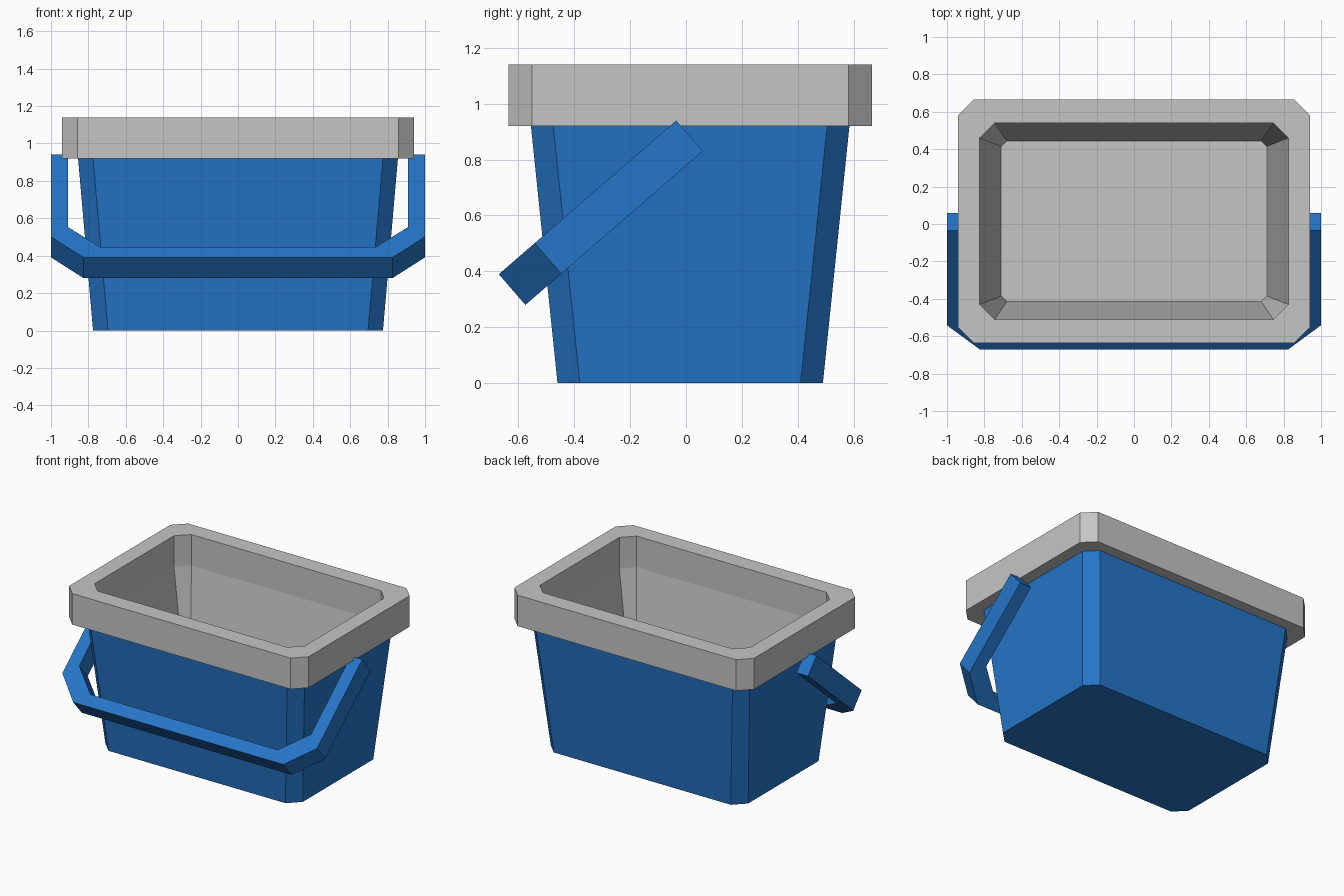
import bpy
from mathutils import Vector

cube = bpy.data.objects.get("Cube")
if cube:
    bpy.data.objects.remove(cube, do_unlink=True)

CENTRE_Y = 0.015


def material(name, colour):
    mat = bpy.data.materials.new(name)
    mat.use_nodes = True
    mat.diffuse_color = colour
    mat.node_tree.nodes["Principled BSDF"].inputs["Base Color"].default_value = colour
    return mat


def add_object(name, verts, faces, mat):
    mesh = bpy.data.meshes.new(name)
    mesh.from_pydata(verts, [], faces)
    mesh.materials.append(mat)
    mesh.update()
    obj = bpy.data.objects.new(name, mesh)
    bpy.context.collection.objects.link(obj)
    return obj


def octagon(hx, hy, cut, z):
    """Rectangle with cut corners, counter-clockwise from above."""
    quarter = [(hx, hy - cut), (hx - cut, hy)]
    pts = quarter + [(-x, y) for x, y in reversed(quarter)]
    pts += [(-x, -y) for x, y in pts]
    return [(x, y + CENTRE_Y, z) for x, y in pts]


def loft(name, rings, mat, cap_first=False, cap_last=False):
    n = 8
    verts = [p for ring in rings for p in octagon(*ring)]
    faces = []
    for r in range(len(rings) - 1):
        a, b = r * n, (r + 1) * n
        for i in range(n):
            j = (i + 1) % n
            faces.append((a + i, a + j, b + j, b + i))
    if cap_first:
        faces.append(tuple(reversed(range(n))))
    if cap_last:
        faces.append(tuple(range(len(verts) - n, len(verts))))
    return add_object(name, verts, faces, mat)


blue = material("bucket blue", (0.018, 0.18, 0.58, 1))
grey = material("rim grey", (0.56, 0.56, 0.56, 1))

# Tapered outer shell with a closed bottom
body_top = (0.855, 0.57, 0.08, 0.92)
loft("bucket_body", [(0.775, 0.475, 0.08, 0), body_top], blue, cap_first=True)

# Rim and inner lining: underside, outer band, top, inner band, walls, floor
loft("rim_and_lining", [
    body_top,
    (0.94, 0.65, 0.083, 0.92),
    (0.94, 0.65, 0.083, 1.14),
    (0.825, 0.525, 0.08, 1.14),
    (0.825, 0.525, 0.08, 0.92),
    (0.71, 0.43, 0.03, 0.17),
], grey, cap_last=True)

# Swung-down handle: a U outline (sideways, along the arm) given thickness
start = Vector((0, -0.035, 0.94))
along = Vector((0, -0.756, -0.655))
thick = Vector((0, 0.095, -0.11))
outer = [(1, 0), (1, 0.67), (0.825, 0.84)]
inner = [(0.91, 0), (0.91, 0.59), (0.735, 0.755)]


def mirrored(side):
    return side + [(-x, t) for x, t in reversed(side)]


verts = []
for (xo, to), (xi, ti) in zip(mirrored(outer), mirrored(inner)):
    for x, t, depth in ((xo, to, 0), (xi, ti, 0), (xi, ti, 1), (xo, to, 1)):
        verts.append(start + Vector((x, 0, 0)) + along * t + thick * depth)
faces = [(0, 1, 2, 3), (23, 22, 21, 20)]
for s in range(5):
    a, b = s * 4, s * 4 + 4
    for i in range(4):
        j = (i + 1) % 4
        faces.append((a + i, b + i, b + j, a + j))
add_object("handle", verts, faces, blue)

# Make the handle faces point outward
import bmesh
mesh = bpy.data.objects["handle"].data
bm = bmesh.new()
bm.from_mesh(mesh)
bmesh.ops.recalc_face_normals(bm, faces=bm.faces)
bm.to_mesh(mesh)
bm.free()
